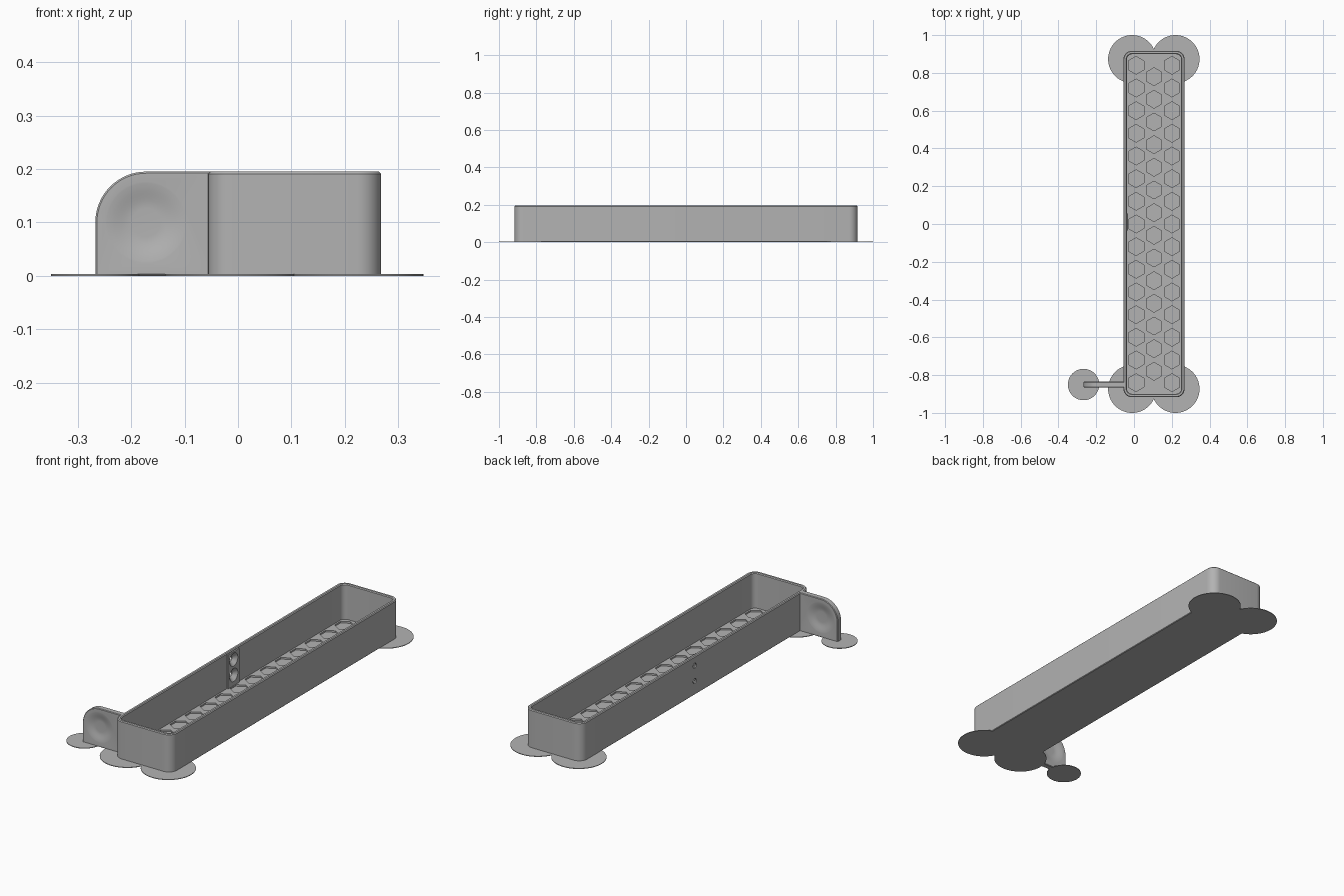
import bpy, bmesh
from math import pi, sin, cos, radians
from mathutils import Vector

default = bpy.data.objects.get("Cube")
if default:
    bpy.data.objects.remove(default, do_unlink=True)

GREY = (0.45, 0.45, 0.45, 1)
plastic = bpy.data.materials.new("light_grey_plastic")
plastic.use_nodes = True
plastic.diffuse_color = GREY
plastic.node_tree.nodes["Principled BSDF"].inputs["Base Color"].default_value = GREY


def add_loft(bm, rings):
    """Skin a list of equal-length rings and cap both ends."""
    loops = [[bm.verts.new(p) for p in ring] for ring in rings]
    n = len(loops[0])
    for a, b in zip(loops, loops[1:]):
        for i in range(n):
            j = (i + 1) % n
            bm.faces.new((a[i], a[j], b[j], b[i]))
    bm.faces.new(loops[0][::-1])
    bm.faces.new(loops[-1])


def make(name, *lofts):
    bm = bmesh.new()
    for rings in lofts:
        add_loft(bm, rings)
    bmesh.ops.recalc_face_normals(bm, faces=bm.faces)
    mesh = bpy.data.meshes.new(name)
    bm.to_mesh(mesh)
    bm.free()
    obj = bpy.data.objects.new(name, mesh)
    bpy.context.collection.objects.link(obj)
    mesh.materials.append(plastic)
    return obj


def activate(obj):
    bpy.ops.object.select_all(action='DESELECT')
    obj.select_set(True)
    bpy.context.view_layer.objects.active = obj


def apply_mod(obj, kind, **settings):
    mod = obj.modifiers.new(kind.title(), kind)
    for key, value in settings.items():
        setattr(mod, key, value)
    activate(obj)
    bpy.ops.object.modifier_apply(modifier=mod.name)


def cut(obj, cutter):
    apply_mod(obj, 'BOOLEAN', operation='DIFFERENCE', solver='EXACT', object=cutter)


def discard(obj):
    bpy.data.objects.remove(obj, do_unlink=True)


def circle(center, radius, axis, n=48, turn=0):
    pts = []
    for i in range(n):
        a = 2 * pi * i / n + turn
        u, v = radius * cos(a), radius * sin(a)
        offset = {'x': (0, u, v), 'y': (u, 0, v), 'z': (u, v, 0)}[axis]
        pts.append(Vector(center) + Vector(offset))
    return pts


# Tray: one lofted shell running up the outside and down the inside
MID, HALF_X, HALF_Y, TOP, FLOOR, WALL = 0.106, 0.162, 0.917, 0.195, 0.016, 0.018


def rounded_rect(inset, z, radius=0.045, steps=8):
    r = radius - inset
    pts = []
    for k, (sx, sy) in enumerate([(1, 1), (-1, 1), (-1, -1), (1, -1)]):
        for i in range(steps + 1):
            a = (k + i / steps) * pi / 2
            pts.append((MID + sx * (HALF_X - radius) + r * cos(a),
                        sy * (HALF_Y - radius) + r * sin(a), z))
    return pts


tray = make("tray", [rounded_rect(i, z) for i, z in [
    (0.003, 0), (0, 0.003), (0, TOP - 0.004), (0.004, TOP),
    (WALL - 0.004, TOP), (WALL, TOP - 0.004), (WALL, FLOOR)]])

# Shallow hexagonal pockets over the tray floor
pockets = []
for col in (-1, 0, 1):
    stagger = 0.06 if col == 0 else 0
    for row in range(-7, 7 if col == 0 else 8):
        x, y = MID + 0.095 * col, 0.12 * row + stagger
        pockets.append([circle((x, y, z), 0.047, 'z', 6, pi / 6) for z in (0.008, 0.03)])
pocket_cutter = make("pocket_cutter", *pockets)
cut(tray, pocket_cutter)
discard(pocket_cutter)

# Screw pad on the inner wall
PAD_Y = 0.01
pad = make("screw_pad", [[(x, PAD_Y - 0.045, z), (x, PAD_Y + 0.045, z),
                          (x + 0.016, PAD_Y + 0.045, z), (x + 0.016, PAD_Y - 0.045, z)]
                         for x, z in [(-0.047, 0.012), (-0.047, 0.188)]])

# Countersunk screw holes through pad and wall
screw_cutter = make("screw_cutter", *[
    [circle((x, PAD_Y, z), r, 'x', 32) for x, r in
     [(-0.08, 0.013), (-0.05, 0.013), (-0.031, 0.033), (-0.02, 0.033)]]
    for z in (0.07, 0.148)])
for part in (tray, pad):
    cut(part, screw_cutter)
discard(screw_cutter)

# Pull tab with one rounded upper corner
TAB_Y, TAB_T, R = -0.85, 0.015, 0.095
LEFT, RIGHT = -0.267, -0.045
outline = [(RIGHT, 0), (RIGHT, TOP)]
for i in range(17):
    a = pi / 2 + i / 16 * pi / 2
    outline.append((LEFT + R + R * cos(a), TOP - R + R * sin(a)))
outline.append((LEFT, 0))
tab = make("pull_tab", [[(x, TAB_Y + s * TAB_T, z) for x, z in outline] for s in (-1, 1)])
apply_mod(tab, 'BEVEL', width=0.003, segments=1, limit_method='ANGLE', angle_limit=radians(40))

# Soft finger dimples on both tab faces
DIMPLE = (-0.172, 0.1)
for side in (-1, 1):
    rings = []
    for t, depth in [(1, -0.01), (1, -0.0005)] + [
            (1 - k / 12, 0.009 * (3 * (k / 8) ** 2 - 2 * (k / 8) ** 3)) for k in range(1, 9)]:
        y = TAB_Y + side * (TAB_T - depth)
        rings.append(circle((DIMPLE[0], y, DIMPLE[1]), 0.08 * t, 'y'))
    dimple_cutter = make("dimple_cutter", rings)
    cut(tab, dimple_cutter)
    discard(dimple_cutter)

# Thin round feet under the corners and the tab
feet = [("tab_foot", LEFT, TAB_Y, 0.083)]
for end, y in (("front", -0.873), ("back", 0.873)):
    feet += [(end + "_right_foot", -0.01, y, 0.127), (end + "_left_foot", 0.22, y, 0.127)]
foot_parts = [make(name, [circle((x, y, z), r, 'z', 64) for z in (0, 0.003)])
              for name, x, y, r in feet]

for part in [tray, pad, tab] + foot_parts:
    activate(part)
    bpy.ops.object.shade_smooth_by_angle(angle=radians(30))
